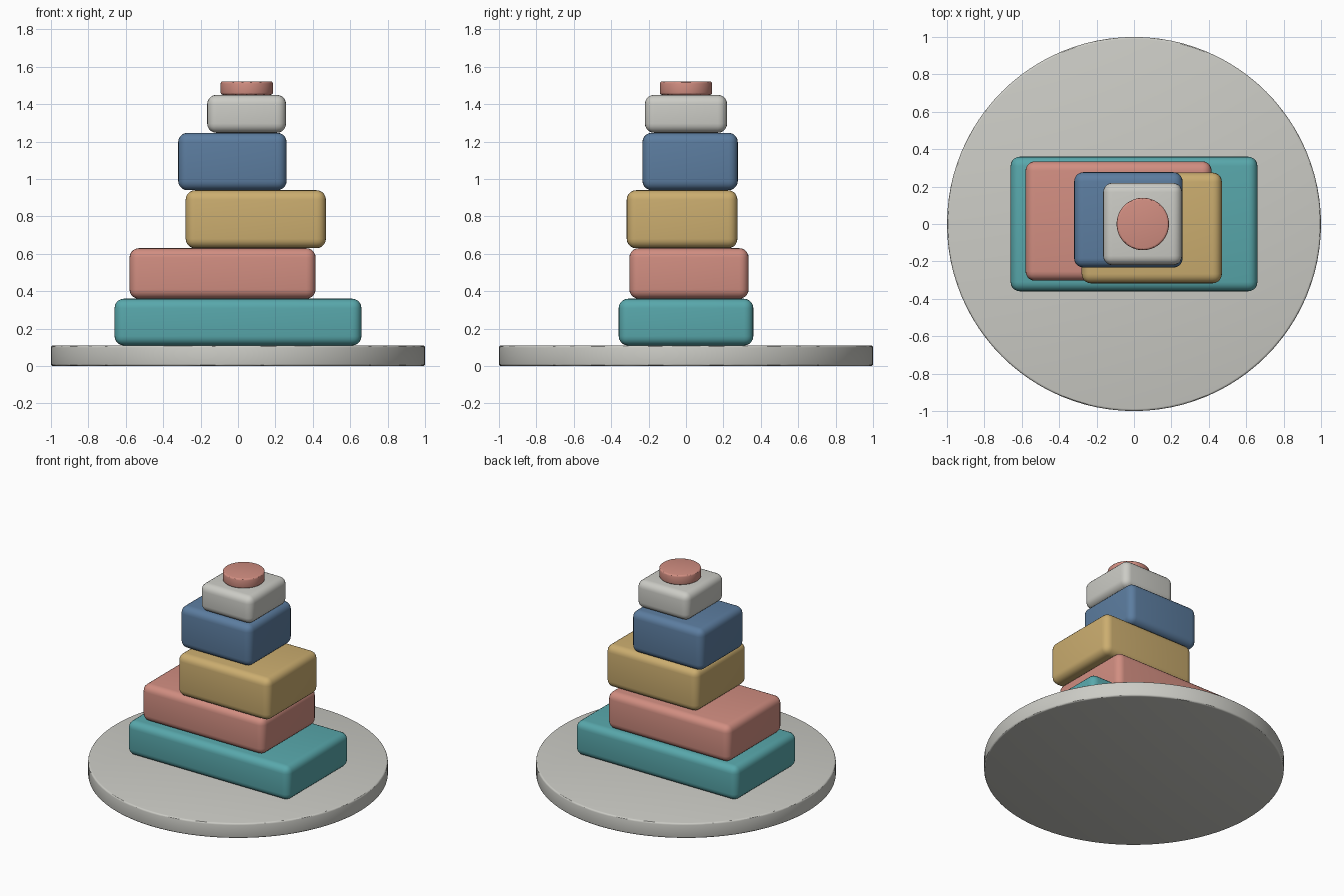
import bpy

if "Cube" in bpy.data.objects:
    bpy.data.objects.remove(bpy.data.objects["Cube"])


def material(name, rgb):
    m = bpy.data.materials.new(name)
    m.diffuse_color = (*rgb, 1.0)
    m.use_nodes = True
    m.node_tree.nodes["Principled BSDF"].inputs["Base Color"].default_value = m.diffuse_color
    return m


grey = material("pale_grey", (0.60, 0.60, 0.56))
teal = material("teal", (0.098, 0.39, 0.41))
coral = material("coral", (0.64, 0.27, 0.22))
gold = material("gold", (0.60, 0.42, 0.16))
blue = material("blue", (0.107, 0.205, 0.35))


def finish(obj, name, mat, bevel, segments):
    """Round the edges, shade smooth and colour the part."""
    obj.name = name
    obj.data.materials.append(mat)
    mod = obj.modifiers.new("rounded_edges", "BEVEL")
    mod.width = bevel
    mod.segments = segments
    mod.limit_method = "ANGLE"
    bpy.ops.object.modifier_apply(modifier=mod.name)
    bpy.ops.object.shade_smooth_by_angle()


def disc(name, x, radius, z0, z1, mat, bevel):
    bpy.ops.mesh.primitive_cylinder_add(
        vertices=96, radius=radius, depth=z1 - z0, location=(x, 0, (z0 + z1) / 2))
    finish(bpy.context.object, name, mat, bevel, 3)


def block(name, x0, x1, y0, y1, z0, z1, mat):
    bpy.ops.mesh.primitive_cube_add(
        size=1, location=((x0 + x1) / 2, (y0 + y1) / 2, (z0 + z1) / 2))
    obj = bpy.context.object
    obj.scale = (x1 - x0, y1 - y0, z1 - z0)
    bpy.ops.object.transform_apply(location=False, rotation=False, scale=True)
    finish(obj, name, mat, 0.05, 5)


# Round base
disc("base_plate", 0, 1.0, 0, 0.11, grey, 0.012)

# Offset stack of rounded blocks, bottom to top
block("bottom_block", -0.66, 0.66, -0.36, 0.36, 0.11, 0.36, teal)
block("second_block", -0.58, 0.415, -0.303, 0.335, 0.36, 0.63, coral)
block("third_block", -0.28, 0.47, -0.317, 0.275, 0.63, 0.94, gold)
block("fourth_block", -0.32, 0.26, -0.233, 0.277, 0.94, 1.247, blue)
block("top_block", -0.165, 0.257, -0.22, 0.22, 1.247, 1.45, grey)

# Small round button on top
disc("top_button", 0.047, 0.14, 1.45, 1.522, coral, 0.012)
